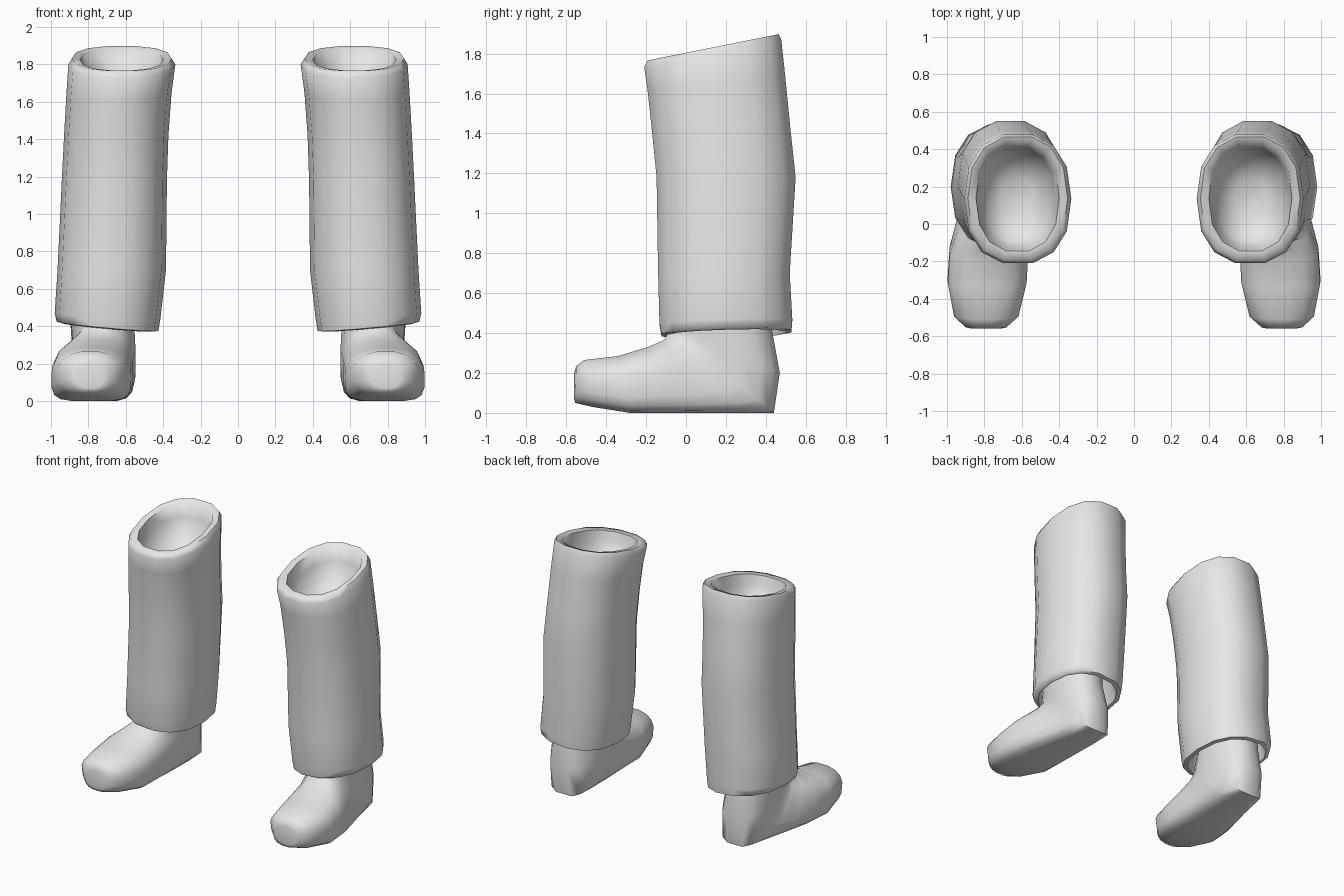
import bpy, bmesh, math

cube = bpy.data.objects.get("Cube")
if cube:
    bpy.data.objects.remove(cube, do_unlink=True)

grey = bpy.data.materials.new("plain grey")
grey.use_nodes = True
COL = (0.8, 0.8, 0.8, 1)
grey.diffuse_color = COL
grey.node_tree.nodes["Principled BSDF"].inputs["Base Color"].default_value = COL


def spow(v, p):
    return math.copysign(abs(v) ** p, v)


def loft(name, rings, side):
    """Skin a list of rings, cap both ends, mirror to the chosen side."""
    bm = bmesh.new()
    loops = [[bm.verts.new((x * side, y, z)) for x, y, z in r] for r in rings]
    n = len(loops[0])
    for a, b in zip(loops, loops[1:]):
        for i in range(n):
            j = (i + 1) % n
            bm.faces.new((a[i], a[j], b[j], b[i]))
    bm.faces.new(loops[0])
    bm.faces.new(loops[-1])
    bmesh.ops.recalc_face_normals(bm, faces=bm.faces)
    me = bpy.data.meshes.new(name)
    bm.to_mesh(me)
    bm.free()
    me.materials.append(grey)
    ob = bpy.data.objects.new(name, me)
    bpy.context.collection.objects.link(ob)
    bpy.ops.object.select_all(action='DESELECT')
    ob.select_set(True)
    bpy.context.view_layer.objects.active = ob
    bpy.ops.object.shade_smooth_by_angle(angle=math.radians(65))
    return ob


# Trouser leg: z, inner x, outer x, front y, back y, slope along y, slope along x
TROUSER = [
    (0.72, 0.52, 0.90, -0.06, 0.46, 0.00, 0.00),   # inside of the hem
    (0.46, 0.47, 0.93, -0.09, 0.49, 0.03, 0.08),
    (0.395, 0.455, 0.945, -0.10, 0.505, 0.03, 0.09),  # hem edge
    (0.40, 0.425, 0.97, -0.13, 0.535, 0.03, 0.09),
    (0.455, 0.415, 0.98, -0.14, 0.54, 0.03, 0.05),
    (0.70, 0.385, 0.965, -0.147, 0.527, 0.00, 0.00),
    (1.18, 0.38, 0.942, -0.155, 0.557, 0.00, 0.00),
    (1.42, 0.372, 0.93, -0.178, 0.53, 0.03, 0.00),
    (1.65, 0.355, 0.917, -0.20, 0.505, 0.10, 0.00),
    (1.80, 0.335, 0.907, -0.217, 0.485, 0.20, 0.00),  # top rim
    (1.832, 0.355, 0.888, -0.20, 0.472, 0.20, 0.00),
    (1.825, 0.40, 0.845, -0.15, 0.43, 0.20, 0.00),
    (1.74, 0.42, 0.83, -0.13, 0.41, 0.17, 0.00),   # hollow inside
    (1.64, 0.46, 0.79, -0.09, 0.36, 0.12, 0.00),
    (1.58, 0.54, 0.71, 0.02, 0.25, 0.05, 0.00),
]


def trouser_ring(z, x0, x1, y0, y1, ty, tx, n=14):
    cx, cy, hx, hy = (x0 + x1) / 2, (y0 + y1) / 2, (x1 - x0) / 2, (y1 - y0) / 2
    ring = []
    for i in range(n):
        a = 2 * math.pi * i / n
        dx, dy = hx * spow(math.cos(a), 0.85), hy * spow(math.sin(a), 0.85)
        ring.append((cx + dx, cy + dy, z + ty * dy + tx * dx))
    return ring


# Boot: lower (y, z), upper (y, z), centre x, half width, lower squareness
BOOT = [
    ((-0.56, 0.07), (-0.56, 0.20), 0.79, 0.075, 0.8),   # toe tip
    ((-0.555, 0.05), (-0.55, 0.235), 0.79, 0.11, 0.7),
    ((-0.47, 0.03), (-0.51, 0.265), 0.79, 0.175, 0.6),
    ((-0.28, 0.0), (-0.34, 0.285), 0.785, 0.214, 0.45),
    ((-0.10, 0.0), (-0.19, 0.33), 0.775, 0.213, 0.45),
    ((0.08, 0.0), (-0.11, 0.365), 0.752, 0.195, 0.45),
    ((0.28, 0.0), (-0.09, 0.40), 0.728, 0.178, 0.5),
    ((0.44, 0.0), (-0.085, 0.44), 0.715, 0.17, 0.6),    # heel
    ((0.47, 0.2), (-0.08, 0.47), 0.72, 0.17, 0.75),
    ((0.43, 0.42), (-0.07, 0.52), 0.73, 0.172, 0.9),    # ankle
    ((0.42, 0.68), (-0.05, 0.68), 0.72, 0.17, 0.9),
]


def boot_ring(low, high, cx, hw, p, n=16):
    ring = []
    for i in range(n):
        a = 2 * math.pi * (i + 0.5) / n
        c, s = math.cos(a), math.sin(a)
        q = p if s < 0 else 0.85
        t = (spow(s, q) / abs(spow(math.sin(math.pi * (n / 4 - 0.5 + 0.0) * 2 / n), q)) + 1) / 2
        ring.append((cx + hw * spow(c, q),
                     low[0] + (high[0] - low[0]) * t,
                     low[1] + (high[1] - low[1]) * t))
    return ring


for label, side in (("left", 1), ("right", -1)):
    loft(label + "_trouser_leg", [trouser_ring(*r) for r in TROUSER], side)
    loft(label + "_boot", [boot_ring(*r) for r in BOOT], side)
